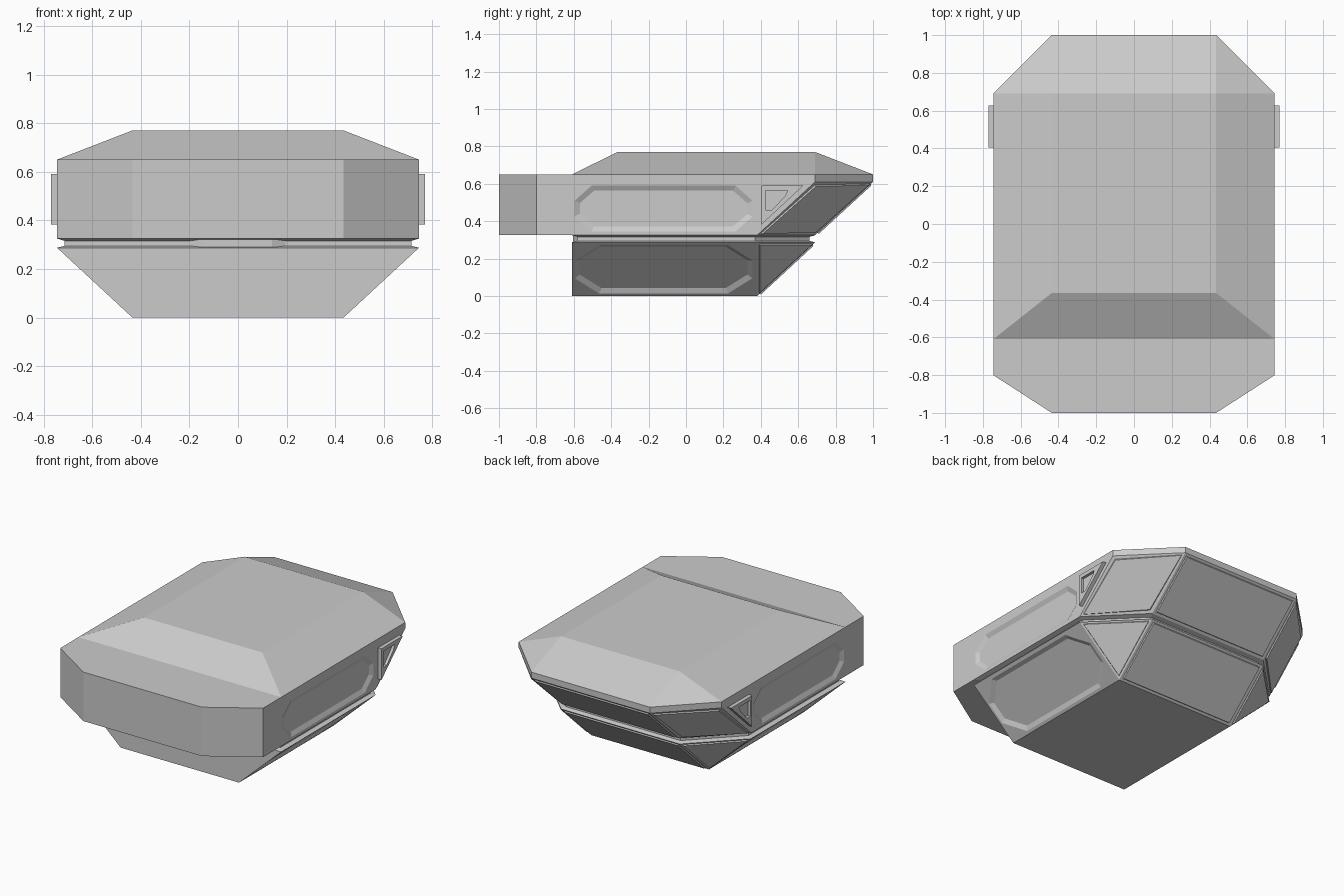
import bpy, bmesh
from mathutils import Vector

if "Cube" in bpy.data.objects:
    bpy.data.objects.remove(bpy.data.objects["Cube"])


def loft(name, rings):
    """Closed flat-shaded solid through rings that all have the same point count."""
    bm = bmesh.new()
    vs = [[bm.verts.new(p) for p in r] for r in rings]
    n = len(rings[0])
    for a, b in zip(vs, vs[1:]):
        for i in range(n):
            j = (i + 1) % n
            bm.faces.new((a[i], a[j], b[j], b[i]))
    bm.faces.new(vs[0])
    bm.faces.new(vs[-1])
    bmesh.ops.remove_doubles(bm, verts=bm.verts, dist=1e-4)
    bmesh.ops.dissolve_limit(bm, angle_limit=0.01, verts=bm.verts, edges=bm.edges)
    bmesh.ops.recalc_face_normals(bm, faces=bm.faces)
    me = bpy.data.meshes.new(name)
    bm.to_mesh(me)
    bm.free()
    ob = bpy.data.objects.new(name, me)
    bpy.context.collection.objects.link(ob)
    return ob


def outline(half, z):
    """Mirror a right-hand plan outline (front to back) into a full ring."""
    return [(x, y, z) for x, y in half] + [(-x, y, z) for x, y in reversed(half)]


def raise_rear_panels(ob):
    bm = bmesh.new()
    bm.from_mesh(ob.data)
    bm.normal_update()
    faces = [f for f in bm.faces if f.normal.y > 0.3 and f.normal.z < -0.3]
    for width, depth in ((0.024, 0), (0.005, 0.008)):
        bmesh.ops.inset_individual(bm, faces=faces, thickness=width, depth=depth)
    bm.to_mesh(ob.data)
    bm.free()


def octagon(y0, y1, v0, v1, cy, cv, m=0.0):
    y0, y1, v0, v1 = y0 + m, y1 - m, v0 + m, v1 - m
    cy, cv = cy - m * 0.5, cv - m * 0.5
    return [(y0 + cy, v0), (y1 - cy, v0), (y1, v0 + cv), (y1, v1 - cv),
            (y1 - cy, v1), (y0 + cy, v1), (y0, v1 - cv), (y0, v0 + cv)]


def on_plane(pts, origin, up, normal, offset, side=1):
    """Place (y, v) points on a side plane, pushed out along its normal."""
    res = []
    for y, v in pts:
        p = origin + Vector((0, y, 0)) + up * v + normal * offset
        res.append((p.x * side, p.y, p.z))
    return res


def cut(ob, cutter):
    cutter.hide_render = True
    mod = ob.modifiers.new("recess", 'BOOLEAN')
    mod.operation, mod.solver, mod.object = 'DIFFERENCE', 'EXACT', cutter
    bpy.context.view_layer.objects.active = ob
    bpy.ops.object.modifier_apply(modifier=mod.name)
    bpy.data.objects.remove(cutter)


def cut_side_panels(ob, outer, inner, origin, up, normal):
    for side in (1, -1):
        rings = [on_plane(p, origin, up, normal, o, side)
                 for p, o in ((outer, 0.02), (outer, 0), (inner, -0.014))]
        cut(ob, loft("panel_cutter", rings))


W, N = 0.745, 0.435   # full and narrow half widths

# upper hull with undercut rear
rim = [(N, -1), (W, -0.8), (W, 0.69), (N, 1)]
base = [(N, -1), (W, -0.8), (W, 0.38), (N, 0.69)]
upper = loft("upper_hull", [outline(base, 0.325), outline(rim, 0.61), outline(rim, 0.65)])
raise_rear_panels(upper)
box = (-0.595, 0.355, 0.345, 0.59, 0.09, 0.08)
cut_side_panels(upper, octagon(*box), octagon(*box, m=0.027),
                Vector((W, 0, 0)), Vector((0, 0, 1)), Vector((1, 0, 0)))

# roof with sloped sides
loft("roof", [outline([(W, -0.61), (W, 0.69), (N, 1)], 0.65),
              outline([(N, -0.365), (N, 0.69), (N, 0.69)], 0.77)])

# lower hull tapering to the floor
deck = [(W, -0.61), (W, 0.38), (N, 0.69)]
lower = loft("lower_hull", [outline([(N, -0.61), (N, 0.38), (N, 0.38)], 0),
                            outline(deck, 0.287)])
raise_rear_panels(lower)
up = Vector((W - N, 0, 0.287)).normalized()
box = (-0.595, 0.355, 0.02, 0.4, 0.13, 0.12)
cut_side_panels(lower, octagon(*box), octagon(*box, m=0.027),
                Vector((N, 0, 0)), up, Vector((up.z, 0, -up.x)))

# recessed neck between the hulls, flared top and bottom
neck = [(0.715, -0.58), (0.715, 0.368), (0.423, 0.66)]
loft("neck", [outline(deck, 0.287), outline(neck, 0.295),
              outline(neck, 0.316), outline(deck, 0.325)])

# front clasp in the neck
loft("front_clasp", [[(-0.2, -0.578, z), (-0.14, -0.605, z), (0.14, -0.605, z), (0.2, -0.578, z)]
                     for z in (0.29, 0.322)])

# triangular side plates with a recess
X, Z = Vector((1, 0, 0)), Vector((0, 0, 1))
tri = [(0.405, 0.59), (0.627, 0.59), (0.405, 0.383)]
hole = [(0.425, 0.565), (0.545, 0.565), (0.53, 0.535), (0.46, 0.46), (0.425, 0.46)]
plate = loft("side_plate", [on_plane(tri, Vector(), Z, X, o) for o in (0.735, 0.77)])
cut(plate, loft("plate_cutter", [on_plane(hole, Vector(), Z, X, o) for o in (0.752, 0.8)]))
plate.modifiers.new("mirror", 'MIRROR')
